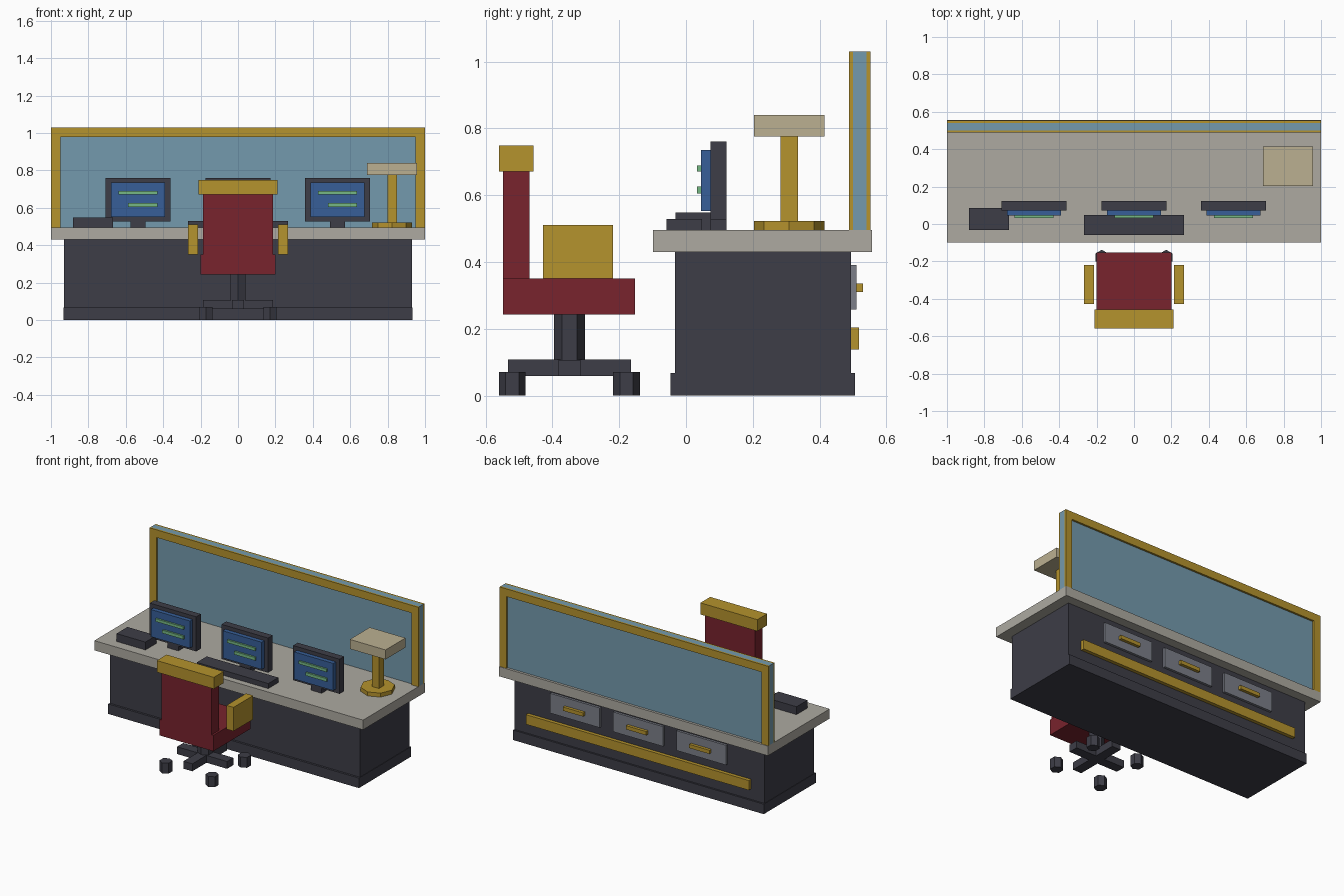
import bpy
import bmesh

cube = bpy.data.objects.get("Cube")
if cube:
    bpy.data.objects.remove(cube, do_unlink=True)


def material(name, *rgb):
    """Flat material from 0-255 display values."""
    linear = [((c / 255 + 0.055) / 1.055) ** 2.4 for c in rgb] + [1]
    m = bpy.data.materials.new(name)
    m.use_nodes = True
    m.diffuse_color = linear
    m.node_tree.nodes["Principled BSDF"].inputs["Base Color"].default_value = linear
    return m


gold = material("gold", 181, 147, 45)
dark = material("charcoal", 61, 61, 71)
red = material("red", 120, 35, 45)
glass = material("pale blue", 116, 154, 174)
stone = material("warm grey", 173, 170, 161)
cream = material("cream", 187, 176, 145)
screen_blue = material("screen blue", 55, 95, 152)
green = material("screen green", 118, 184, 132)
steel = material("steel grey", 124, 127, 137)


def finish(bm, name, mat):
    mesh = bpy.data.meshes.new(name)
    bm.to_mesh(mesh)
    bm.free()
    mesh.materials.append(mat)
    obj = bpy.data.objects.new(name, mesh)
    bpy.context.collection.objects.link(obj)
    return obj


def box(name, mat, x, y, z):
    """Box from (min, max) ranges on each axis."""
    bm = bmesh.new()
    bmesh.ops.create_cube(bm, size=1)
    for v in bm.verts:
        v.co = [r[0] if c < 0 else r[1] for c, r in zip(v.co, (x, y, z))]
    return finish(bm, name, mat)


def prism(name, mat, sides, radius, x, y, z):
    """Upright prism with one corner pointing along y."""
    bm = bmesh.new()
    bmesh.ops.create_circle(bm, cap_ends=True, segments=sides, radius=radius)
    top = bmesh.ops.extrude_face_region(bm, geom=bm.faces[:])["geom"]
    for v in (g for g in top if isinstance(g, bmesh.types.BMVert)):
        v.co.z = z[1] - z[0]
    bmesh.ops.translate(bm, verts=bm.verts, vec=(x, y, z[0]))
    bmesh.ops.recalc_face_normals(bm, faces=bm.faces)
    return finish(bm, name, mat)


def around(c, half):
    return (c - half, c + half)


# Desk
box("desk_body", dark, around(0, 0.93), (-0.033, 0.494), (0, 0.43))
box("desk_plinth", dark, around(0, 0.933), (-0.047, 0.506), (0, 0.067))
box("desk_top", stone, around(0, 1), (-0.099, 0.557), (0.43, 0.495))

# Drawers and trim on the back of the desk
for i, cx in enumerate((-0.47, 0, 0.47), 1):
    box(f"drawer_{i}", steel, around(cx, 0.185), (0.49, 0.51), (0.257, 0.39))
    box(f"drawer_handle_{i}", gold, around(cx, 0.075), (0.505, 0.53), (0.31, 0.335))
box("back_trim", gold, around(0, 0.83), (0.49, 0.518), (0.138, 0.203))

# Glass divider with raised frames on both faces
box("divider_pane", glass, around(0, 1), (0.5, 0.54), (0.495, 1.03))
for side, y in (("front", (0.488, 0.5)), ("back", (0.54, 0.553))):
    box(f"divider_{side}_top_rail", gold, around(0, 1), y, (0.978, 1.03))
    for hand, x in (("right", (-1, -0.95)), ("left", (0.95, 1))):
        box(f"divider_{side}_{hand}_rail", gold, x, y, (0.495, 0.978))

# Monitors
for i, cx in enumerate((-0.535, 0, 0.532), 1):
    box(f"monitor_stand_{i}", dark, around(cx, 0.04), (0.073, 0.122), (0.495, 0.53))
    box(f"monitor_case_{i}", dark, around(cx, 0.173), (0.073, 0.122), (0.527, 0.76))
    box(f"monitor_screen_{i}", screen_blue, around(cx, 0.145), (0.045, 0.073), (0.552, 0.735))
    box(f"screen_line_upper_{i}", green, around(cx, 0.104), (0.033, 0.045), (0.67, 0.689))
    box(f"screen_line_lower_{i}", green, around(cx + 0.026, 0.078), (0.033, 0.045), (0.605, 0.626))

# Desk items
box("keyboard", dark, around(0, 0.266), (-0.058, 0.048), (0.495, 0.529))
box("desk_phone", dark, (-0.882, -0.667), (-0.031, 0.085), (0.495, 0.548))

# Lamp
prism("lamp_base", gold, 8, 0.106, 0.823, 0.309, (0.495, 0.522))
box("lamp_post", gold, around(0.825, 0.026), around(0.309, 0.026), (0.522, 0.776))
box("lamp_shade", cream, around(0.823, 0.133), around(0.309, 0.106), (0.776, 0.84))

# Chair
box("chair_seat", red, around(0, 0.2), (-0.548, -0.153), (0.243, 0.35))
box("chair_back", red, around(0, 0.187), (-0.548, -0.468), (0.35, 0.67))
box("chair_headrest", gold, around(0, 0.212), (-0.56, -0.456), (0.67, 0.748))
chair_y = -0.349
prism("chair_post", dark, 6, 0.046, 0, chair_y, (0.08, 0.243))
box("chair_base_side_bar", dark, around(0, 0.186), around(chair_y, 0.033), (0.058, 0.107))
box("chair_base_long_bar", dark, around(0, 0.033), around(chair_y, 0.184), (0.058, 0.108))
for hand, s in (("right", -1), ("left", 1)):
    box(f"chair_arm_{hand}", gold, around(0.24 * s, 0.026), (-0.428, -0.219), (0.35, 0.51))
    for end, t in (("front", -1), ("back", 1)):
        prism(f"chair_caster_{hand}_{end}", dark, 6, 0.04,
              0.172 * s, chair_y - 0.171 * t, (0, 0.07))
